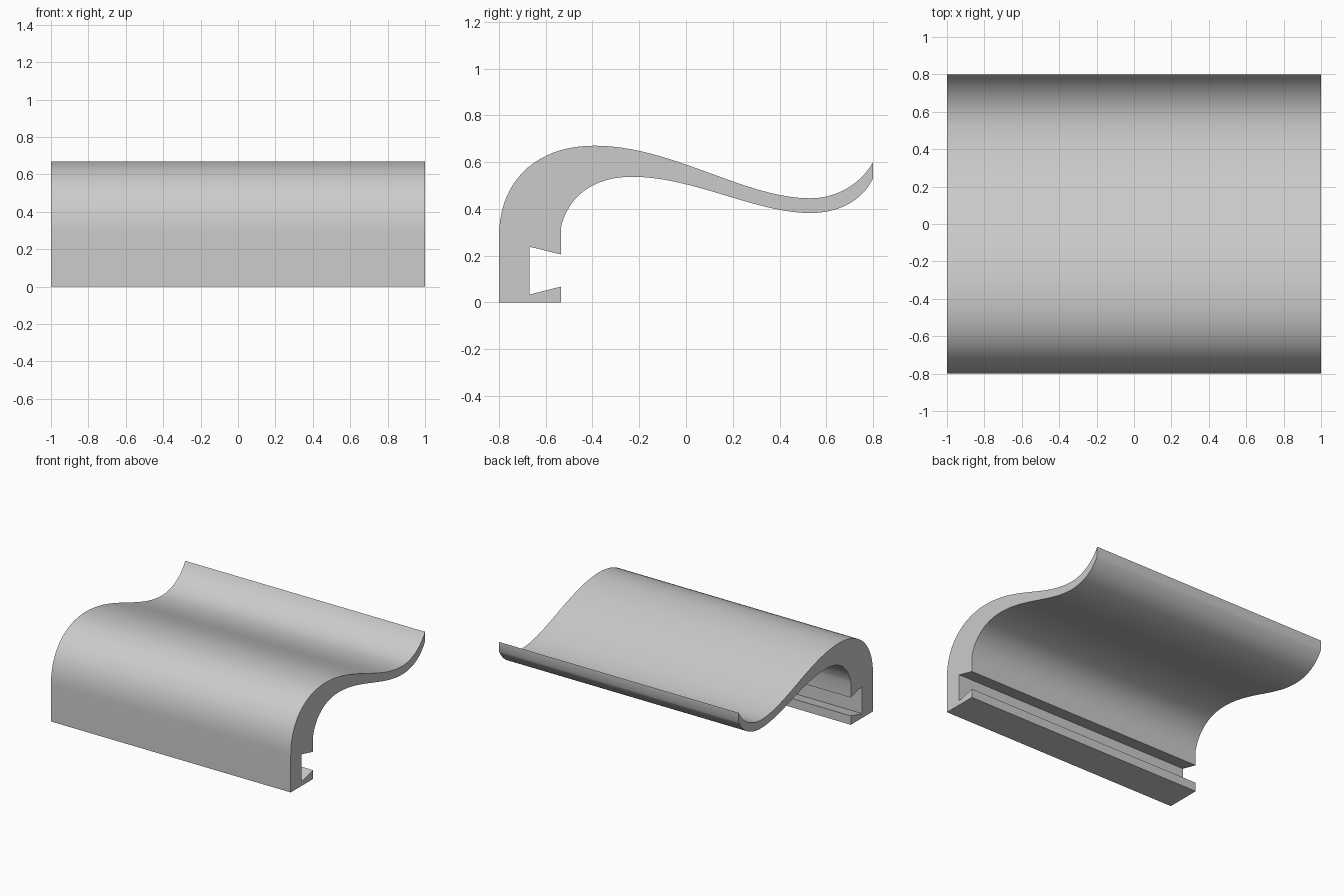
import bpy
import bmesh
import math
from mathutils import Vector
from mathutils.geometry import interpolate_bezier

cube = bpy.data.objects.get("Cube")
if cube:
    bpy.data.objects.remove(cube)

HALF_WIDTH = 1.0
STEPS = 20

# Upper surface, front to back: (start, handle, handle, end) in (y, z)
UPPER = [
    ((-0.8, 0.28), (-0.8, 0.52), (-0.64, 0.67), (-0.39, 0.67)),
    ((-0.39, 0.67), (-0.06, 0.67), (0.25, 0.445), (0.53, 0.445)),
    ((0.53, 0.445), (0.65, 0.445), (0.75, 0.51), (0.8, 0.6)),
]
# Lower surface, back to front
LOWER = [
    ((0.8, 0.53), (0.75, 0.43), (0.65, 0.382), (0.53, 0.382)),
    ((0.53, 0.382), (0.3, 0.382), (0.03, 0.537), (-0.23, 0.537)),
    ((-0.23, 0.537), (-0.4, 0.537), (-0.505, 0.45), (-0.535, 0.32)),
]
# Undercut slot and foot
SLOT = [(-0.535, 0.205), (-0.67, 0.238), (-0.67, 0.033),
        (-0.535, 0.067), (-0.535, 0), (-0.8, 0)]


def sweep(segments):
    """Sample joined curve segments into one list of points."""
    points = []
    for i, seg in enumerate(segments):
        pts = interpolate_bezier(*[Vector((0, y, z)) for y, z in seg], STEPS)
        points += [(p.y, p.z) for p in (pts[1:] if i else pts)]
    return points


def material(name, colour):
    mat = bpy.data.materials.new(name)
    mat.use_nodes = True
    mat.diffuse_color = colour
    mat.node_tree.nodes["Principled BSDF"].inputs["Base Color"].default_value = colour
    return mat


# Side profile pulled across the full width
profile = sweep(UPPER) + sweep(LOWER) + SLOT
bm = bmesh.new()
face = bm.faces.new([bm.verts.new((-HALF_WIDTH, y, z)) for y, z in profile])
result = bmesh.ops.extrude_face_region(bm, geom=[face], use_keep_orig=True)
moved = [g for g in result["geom"] if isinstance(g, bmesh.types.BMVert)]
bmesh.ops.translate(bm, verts=moved, vec=(2 * HALF_WIDTH, 0, 0))
bmesh.ops.recalc_face_normals(bm, faces=bm.faces)

mesh = bpy.data.meshes.new("curved_hook_rail")
bm.to_mesh(mesh)
bm.free()
mesh.materials.append(material("light grey", (0.6, 0.6, 0.6, 1)))
rail = bpy.data.objects.new("curved_hook_rail", mesh)
bpy.context.collection.objects.link(rail)

# Smooth sweep with crisp end and slot edges
bpy.ops.object.select_all(action="DESELECT")
rail.select_set(True)
bpy.context.view_layer.objects.active = rail
bpy.ops.object.shade_smooth_by_angle(angle=math.radians(30))
